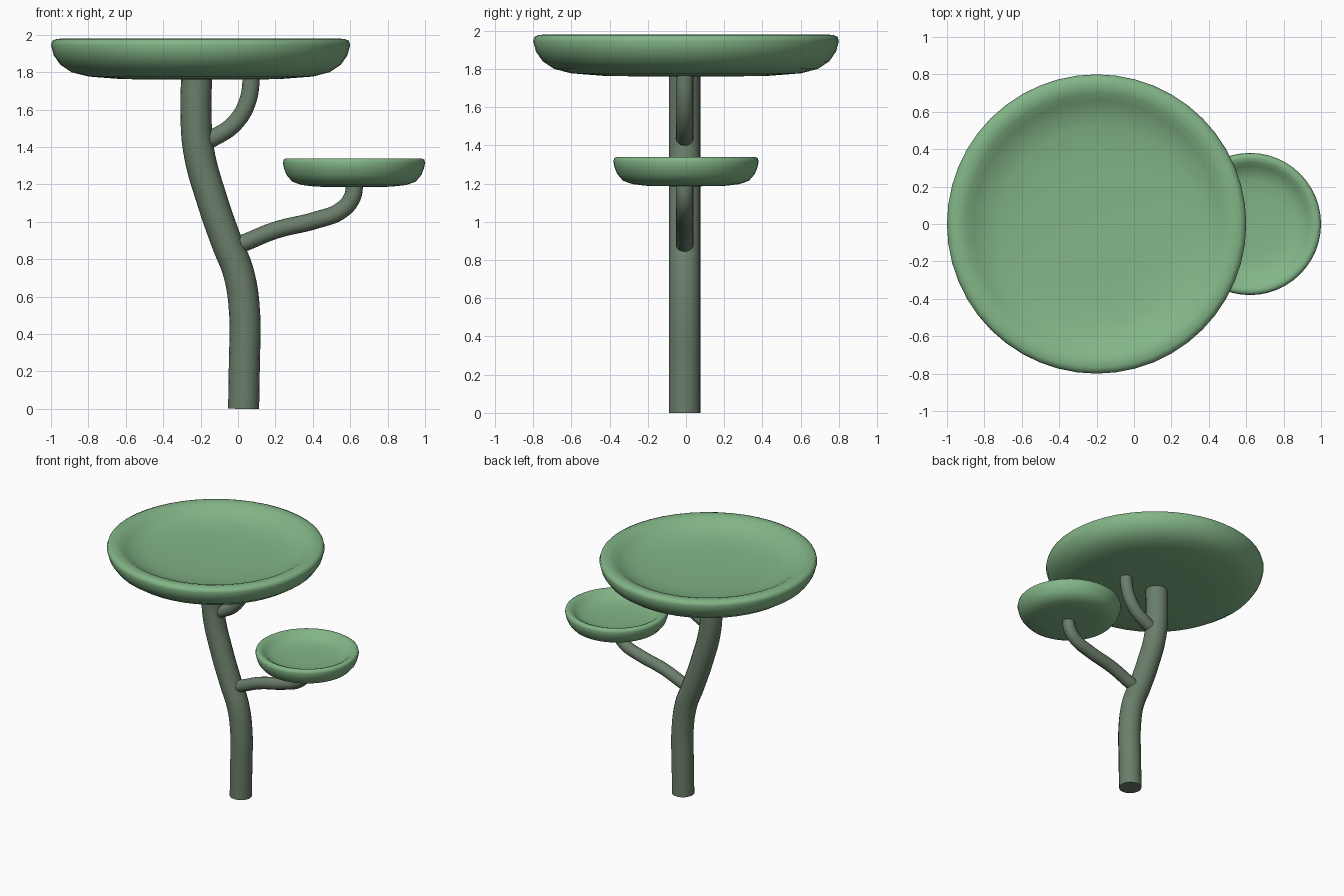
import bpy, math

if "Cube" in bpy.data.objects:
    bpy.data.objects.remove(bpy.data.objects["Cube"])


def material(name, rgb):
    m = bpy.data.materials.new(name)
    m.diffuse_color = (*rgb, 1)
    m.use_nodes = True
    m.node_tree.nodes["Principled BSDF"].inputs["Base Color"].default_value = m.diffuse_color
    return m


leaf = material("leaf green", (0.225, 0.462, 0.242))
bark = material("bark grey green", (0.147, 0.209, 0.144))
CY = -0.007


def smooth(ob, angle):
    bpy.ops.object.select_all(action='DESELECT')
    ob.select_set(True)
    bpy.context.view_layer.objects.active = ob
    bpy.ops.object.shade_smooth_by_angle(angle=math.radians(angle))


def tube(name, pts, r):
    """Round limb swept along a smooth path in the xz plane."""
    cu = bpy.data.curves.new(name, 'CURVE')
    cu.dimensions = '3D'
    cu.bevel_depth = r
    cu.bevel_resolution = 6
    cu.resolution_u = 8
    cu.use_fill_caps = True
    sp = cu.splines.new('BEZIER')
    sp.bezier_points.add(len(pts) - 1)
    for b, (x, z) in zip(sp.bezier_points, pts):
        b.co = (x, CY, z)
        b.handle_left_type = b.handle_right_type = 'AUTO'
    ob = bpy.data.objects.new(name, cu)
    bpy.context.collection.objects.link(ob)
    bpy.ops.object.select_all(action='DESELECT')
    ob.select_set(True)
    bpy.context.view_layer.objects.active = ob
    bpy.ops.object.convert(target='MESH')
    ob = bpy.context.view_layer.objects.active
    ob.data.materials.clear()
    ob.data.materials.append(bark)
    smooth(ob, 50)


def dish(name, profile, cx, cy, n=48):
    """Shallow bowl turned from a closed profile, pole to pole."""
    verts, faces = [], []
    for r, z in profile:
        for i in range(n):
            a = 2 * math.pi * i / n
            verts.append((cx + r * math.cos(a), cy + r * math.sin(a), z))
    for k in range(len(profile) - 1):
        for i in range(n):
            j = (i + 1) % n
            faces.append((k * n + i, k * n + j, (k + 1) * n + j, (k + 1) * n + i))
    last = (len(profile) - 1) * n
    faces.append(tuple(range(n))[::-1])
    faces.append(tuple(last + i for i in range(n)))
    me = bpy.data.meshes.new(name)
    me.from_pydata(verts, [], faces)
    me.materials.append(leaf)
    ob = bpy.data.objects.new(name, me)
    bpy.context.collection.objects.link(ob)
    smooth(ob, 60)


# Trunk and its two branches
tube("trunk", [(0.03, 0), (0.034, 0.25), (0.036, 0.5), (0.005, 0.72), (-0.06, 0.89),
               (-0.14, 1.12), (-0.21, 1.38), (-0.225, 1.6), (-0.22, 1.8)], 0.083)
tube("lower_branch", [(-0.05, 0.86), (0.02, 0.883), (0.2, 0.955), (0.42, 1.01),
                      (0.55, 1.06), (0.61, 1.13), (0.625, 1.22)], 0.046)
tube("upper_branch", [(-0.2, 1.42), (-0.13, 1.45), (-0.02, 1.525), (0.05, 1.64),
                      (0.075, 1.8)], 0.046)

# Large top dish and small side dish: underside, rolled lip, hollow
dish("large_dish", [(0.15, 1.76), (0.42, 1.763), (0.6, 1.777), (0.69, 1.80), (0.75, 1.84),
                    (0.785, 1.89), (0.8, 1.945), (0.793, 1.968), (0.77, 1.978),
                    (0.735, 1.98), (0.70, 1.97), (0.66, 1.945), (0.60, 1.915),
                    (0.52, 1.895), (0.38, 1.882), (0.15, 1.875)], -0.2, 0)
dish("small_dish", [(0.08, 1.186), (0.2, 1.188), (0.28, 1.197), (0.33, 1.215), (0.36, 1.25),
                    (0.374, 1.285), (0.38, 1.315), (0.376, 1.332), (0.365, 1.339),
                    (0.35, 1.34), (0.33, 1.332), (0.31, 1.315), (0.28, 1.295),
                    (0.24, 1.282), (0.17, 1.275), (0.08, 1.272)], 0.62, 0)
